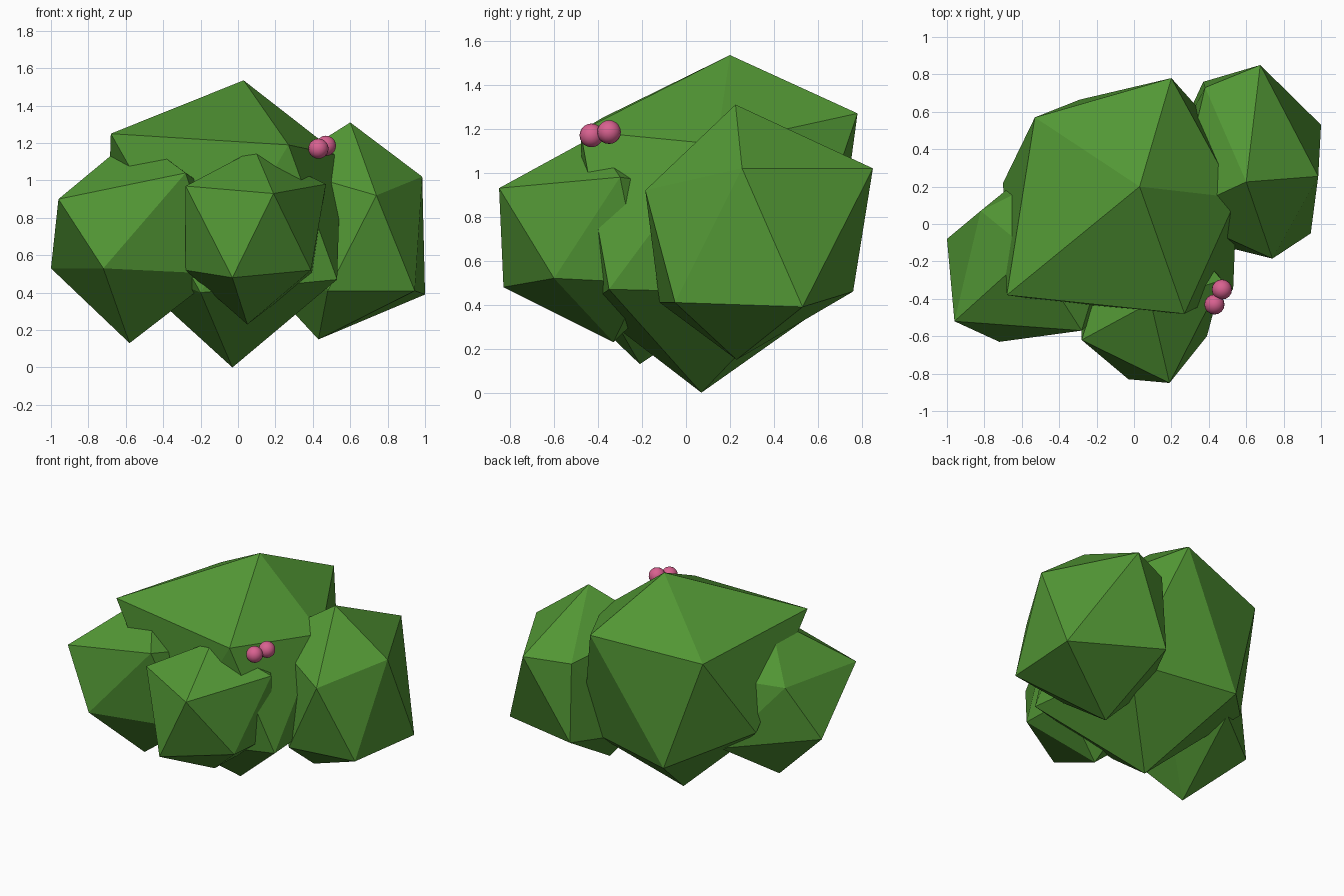
import bpy, bmesh, math

if "Cube" in bpy.data.objects:
    bpy.data.objects.remove(bpy.data.objects["Cube"])


def material(name, rgb):
    m = bpy.data.materials.new(name)
    m.diffuse_color = (*rgb, 1)
    m.use_nodes = True
    m.node_tree.nodes["Principled BSDF"].inputs["Base Color"].default_value = m.diffuse_color
    return m


LEAF = material("leaf green", (0.085, 0.31, 0.035))
PINK = material("blossom pink", (0.69, 0.12, 0.28))


def finish(bm, name, mat, smooth=False):
    me = bpy.data.meshes.new(name)
    bmesh.ops.recalc_face_normals(bm, faces=bm.faces)
    for f in bm.faces:
        f.smooth = smooth
    bm.to_mesh(me)
    bm.free()
    me.materials.append(mat)
    ob = bpy.data.objects.new(name, me)
    bpy.context.collection.objects.link(ob)


def clump(name, bottom, lower, upper, top):
    """Icosahedron pulled out of shape; rings run clockwise from the front right."""
    bm = bmesh.new()
    bmesh.ops.create_icosphere(bm, subdivisions=1, radius=1)

    def order(v):
        angle = math.degrees(math.atan2(v.co.y, v.co.x))
        return round(v.co.z, 2), (-30 - angle) % 360

    for v, p in zip(sorted(bm.verts, key=order), [bottom, *lower, *upper, top]):
        v.co = p
    finish(bm, name, LEAF)


# Large central foliage clump
clump("main_foliage", (-.03, .07, 0),
      [(.53, -.35, .47), (-.2, -.45, .4), (-.70, .22, .61), (-.29, .665, .42), (.45, .5, .45)],
      [(.27, -.48, 1.19), (-.68, -.38, 1.25), (-.53, .57, 1.18), (.2, .78, 1.27), (.55, .14, 1.13)],
      (.03, .2, 1.535))

# Right clump
clump("right_foliage", (.43, .23, .15),
      [(.945, -.05, .41), (.48, -.12, .41), (.18, .35, .42), (.37, .76, .46), (1.0, .53, .39)],
      [(.74, -.185, .92), (.22, .05, 1.07), (.38, .73, 1.0), (.675, .85, 1.02), (.985, .255, 1.02)],
      (.6, .225, 1.31))

# Left clump
clump("left_foliage", (-.58, -.21, .13),
      [(-.1, -.42, .5), (-.72, -.63, .53), (-1.0, -.08, .53), (-.5, .33, .49), (-.2, .1, .5)],
      [(-.28, -.57, 1.04), (-.96, -.52, .9), (-.82, .07, .9), (-.4, .28, .95), (-.15, -.15, .95)],
      (-.55, -.15, 1.24))

# Front clump
clump("front_foliage", (.05, -.33, .23),
      [(.39, -.6, .52), (-.03, -.83, .48), (-.28, -.48, .52), (0, -.1, .45), (.4, -.2, .5)],
      [(.19, -.85, .93), (-.28, -.62, .97), (-.15, -.2, .95), (.3, -.1, .95), (.47, -.3, .98)],
      (.09, -.42, 1.165))

# Two round blossoms
for name, centre in (("front_blossom", (.43, -.43, 1.17)), ("back_blossom", (.47, -.35, 1.185))):
    bm = bmesh.new()
    bmesh.ops.create_uvsphere(bm, u_segments=16, v_segments=10, radius=.054)
    bmesh.ops.translate(bm, verts=bm.verts, vec=centre)
    finish(bm, name, PINK, smooth=True)
